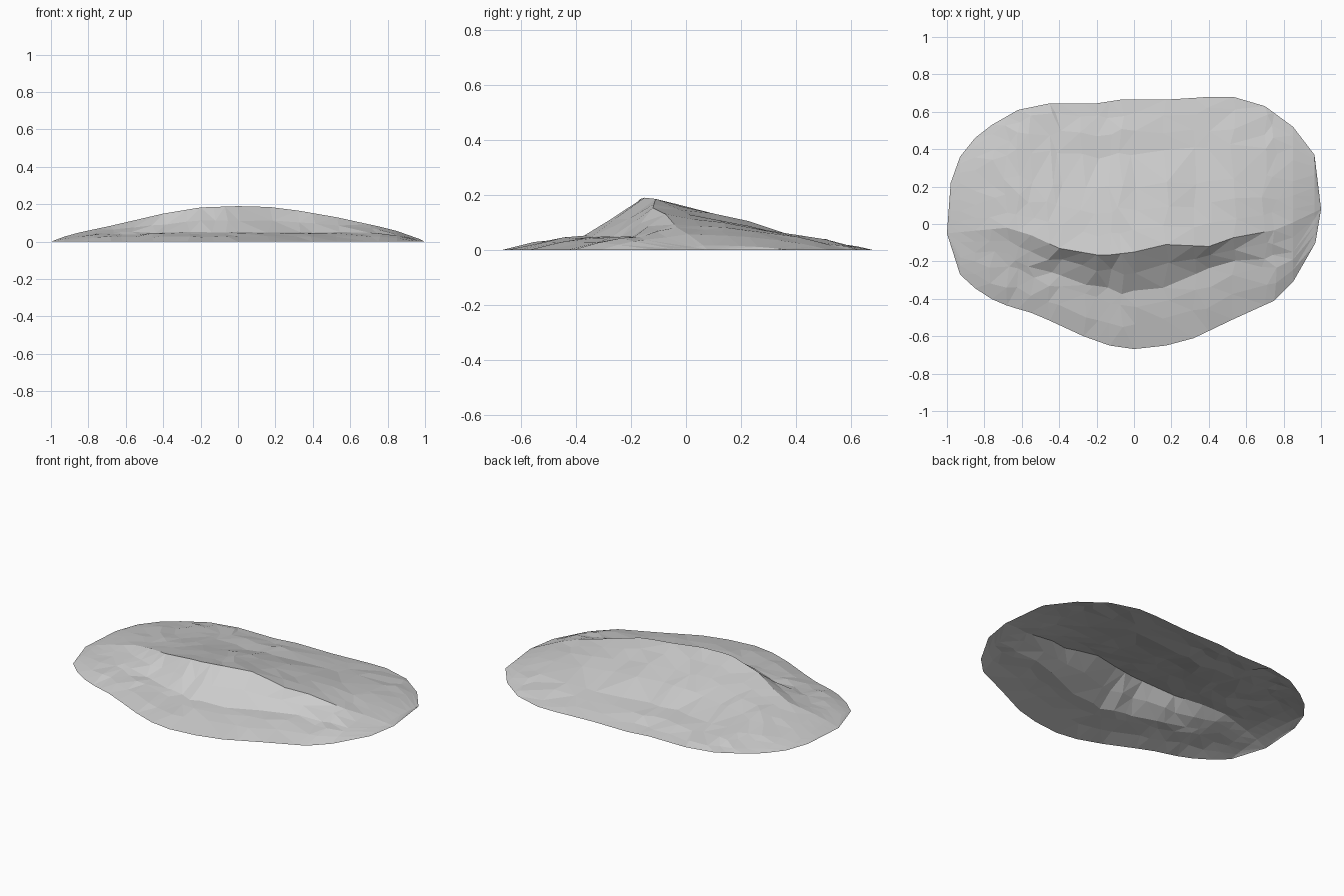
import bpy
import bmesh
import random

random.seed(4)

default_cube = bpy.data.objects.get("Cube")
if default_cube:
    bpy.data.objects.remove(default_cube, do_unlink=True)

# Guide curves in plan: (x, y) points along the dune
FRONT_RIM = [(-1, -.05), (-.93, -.27), (-.81, -.38), (-.67, -.44), (-.53, -.48),
             (-.27, -.6), (-.13, -.65), (.01, -.67), (.17, -.65), (.32, -.61),
             (.55, -.5), (.75, -.41), (.88, -.28), (.97, -.1), (1, .08)]
BACK_RIM = [(-1, -.05), (-.98, .22), (-.93, .36), (-.85, .46), (-.76, .53),
            (-.62, .61), (-.45, .645), (-.2, .645), (-.07, .665), (.2, .665),
            (.4, .68), (.53, .68), (.7, .63), (.85, .52), (.965, .37), (1, .08)]
CREST = [(-1, -.05), (-.68, -.02), (-.55, -.06), (-.4, -.13), (-.17, -.17),
         (0, -.15), (.17, -.11), (.4, -.12), (.54, -.07), (.77, -.03), (1, .08)]
SLIP_TOE = [(-1, -.05), (-.93, -.15), (-.68, -.16), (-.4, -.28), (-.1, -.36),
            (.1, -.36), (.38, -.25), (.6, -.19), (.85, -.15), (1, .08)]
# Ridge height: (x, z)
HEIGHT = [(-1, 0), (-.9, .038), (-.68, .085), (-.4, .15), (-.2, .183), (0, .19),
          (.22, .184), (.53, .13), (.75, .082), (.91, .042), (1, 0)]
# Windward slope: (fraction of run, fraction of height)
WINDWARD = [(0, 1), (.43, .55), (.65, .27), (.79, .2), (.91, .08), (1, 0)]


def sample(curve, t):
    """Linear interpolation along a guide curve."""
    for (a, va), (b, vb) in zip(curve, curve[1:]):
        if t <= b:
            return va + (vb - va) * (t - a) / (b - a)
    return curve[-1][1]


def mix(a, b, t):
    return a + (b - a) * t


def section(x):
    """Cross-section points (y, z, loose) from front rim to back rim."""
    front, back = sample(FRONT_RIM, x), sample(BACK_RIM, x)
    crest, toe = sample(CREST, x), sample(SLIP_TOE, x)
    high = sample(HEIGHT, x)
    low = min(.05, high * .65)
    points = [(front, 0, False),
              (mix(front, toe, .4), low * .52, True),
              (mix(front, toe, .75), low * .85, True),
              (toe, low, True),
              (mix(toe, crest, .5), mix(low, high, .45), True),
              (crest, high, False)]
    # The low ends are domed, the middle falls evenly
    dome = max(0, abs(x) - .4) / .6
    for s in (.14, .28, .43, .65, .79, .91, 1):
        z = high * mix(sample(WINDWARD, s), 1 - s ** 3, dome)
        points.append((mix(crest, back, s), z, s < 1))
    return points


# Dune surface: an open sheet lofted across the stations
stations = sorted({p[0] for p in FRONT_RIM + BACK_RIM + CREST})
kept = [stations[0]]
for x in stations[1:]:
    if x - kept[-1] > .045 or abs(x) > .92:
        kept.append(x)

bm = bmesh.new()
columns = []
for x in kept:
    column = []
    wobble = .03 if abs(x) < .85 else 0
    for y, z, loose in section(x):
        if loose and wobble:
            dx, dy = (random.uniform(-wobble, wobble) for _ in "xy")
            z += random.uniform(-.004, .004)
        else:
            dx = dy = 0
        column.append(bm.verts.new((x + dx * .6, y + dy * .6, z)))
    columns.append(column)

for left, right in zip(columns, columns[1:]):
    for i in range(len(left) - 1):
        bm.faces.new((left[i], right[i], right[i + 1], left[i + 1]))

# Close the pointed ends and facet the surface
bmesh.ops.remove_doubles(bm, verts=bm.verts, dist=.002)
bmesh.ops.triangulate(bm, faces=bm.faces, quad_method='BEAUTY')
bmesh.ops.recalc_face_normals(bm, faces=bm.faces)
if sum(f.normal.z for f in bm.faces) < 0:
    bmesh.ops.reverse_faces(bm, faces=bm.faces)

mesh = bpy.data.meshes.new("dune")
bm.to_mesh(mesh)
bm.free()
dune = bpy.data.objects.new("dune", mesh)
bpy.context.collection.objects.link(dune)

# Plain grey material
grey = bpy.data.materials.new("light_grey")
grey.use_nodes = True
colour = (.6, .6, .6, 1)
grey.diffuse_color = colour
grey.node_tree.nodes["Principled BSDF"].inputs["Base Color"].default_value = colour
mesh.materials.append(grey)
